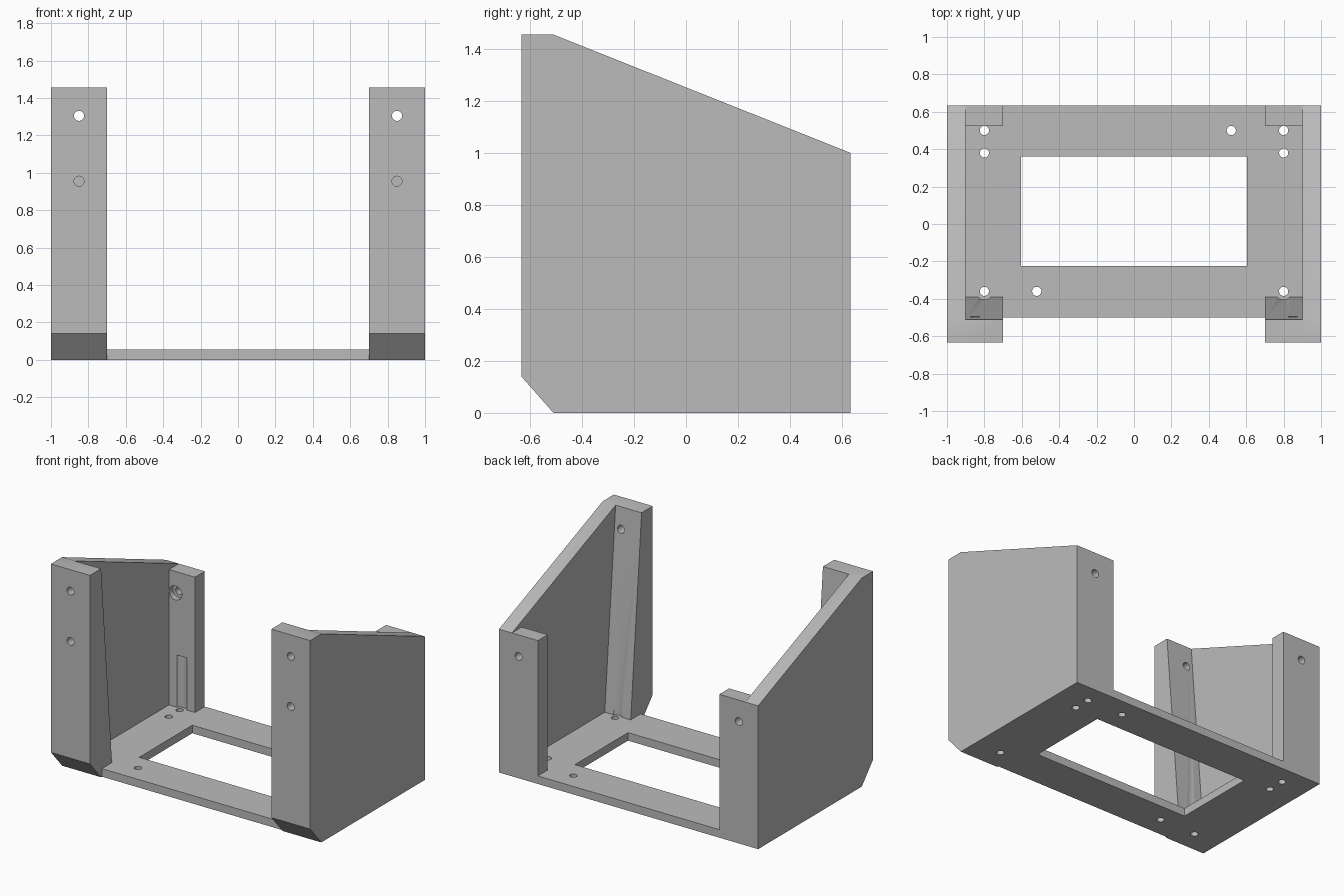
import bpy
import bmesh
import math
from mathutils import Matrix, Vector

cube = bpy.data.objects.get("Cube")
if cube:
    bpy.data.objects.remove(cube, do_unlink=True)

grey = bpy.data.materials.new("plain grey")
grey.use_nodes = True
grey.diffuse_color = (0.5, 0.5, 0.5, 1)
grey.node_tree.nodes["Principled BSDF"].inputs["Base Color"].default_value = (0.5, 0.5, 0.5, 1)

FRONT, BACK = -0.633, 0.633
FLOOR = 0.056
TOP, REAR_TOP = 1.455, 1.0


def make_object(name, bm):
    bmesh.ops.recalc_face_normals(bm, faces=bm.faces)
    mesh = bpy.data.meshes.new(name)
    bm.to_mesh(mesh)
    bm.free()
    mesh.materials.append(grey)
    obj = bpy.data.objects.new(name, mesh)
    bpy.context.collection.objects.link(obj)
    return obj


def prism(name, profile, x0, x1):
    """Extrude a (y, z) profile from x0 to x1."""
    bm = bmesh.new()
    face = bm.faces.new([bm.verts.new((x0, y, z)) for y, z in profile])
    new = bmesh.ops.extrude_face_region(bm, geom=[face])["geom"]
    verts = [v for v in new if isinstance(v, bmesh.types.BMVert)]
    bmesh.ops.translate(bm, verts=verts, vec=(x1 - x0, 0, 0))
    return make_object(name, bm)


def box(name, x0, x1, y0, y1, z0, z1):
    return prism(name, [(y0, z0), (y1, z0), (y1, z1), (y0, z1)], x0, x1)


def rod(start, end, radius):
    """Round cutter between two points."""
    a, b = Vector(start), Vector(end)
    turn = (b - a).to_track_quat('Z', 'Y').to_matrix().to_4x4()
    bm = bmesh.new()
    bmesh.ops.create_cone(bm, cap_ends=True, segments=32, radius1=radius, radius2=radius,
                          depth=(b - a).length,
                          matrix=Matrix.Translation((a + b) / 2) @ turn)
    return make_object("hole_cutter", bm)


def combine(target, tool, operation):
    tool.hide_render = True
    mod = target.modifiers.new("combine", 'BOOLEAN')
    mod.operation = operation
    mod.solver = 'EXACT'
    mod.object = tool
    bpy.context.view_layer.objects.active = target
    bpy.ops.object.modifier_apply(modifier=mod.name)
    bpy.data.objects.remove(tool, do_unlink=True)


# Base plate, the part everything is fused to
body = box("mounting_bracket", -1, 1, -0.5, BACK, 0, FLOOR)

# Side walls with tapered front posts and short rear posts
wall = [(FRONT, 0.14), (-0.51, 0), (BACK, 0), (BACK, REAR_TOP), (-0.51, TOP), (FRONT, TOP)]
front_post = [(FRONT, 0.14), (-0.51, 0), (-0.385, 0), (-0.51, TOP), (FRONT, TOP)]
for s in (-1, 1):
    combine(body, prism("side_wall", wall, s * 0.9, s), 'UNION')
    combine(body, prism("front_post", front_post, s * 0.7, s), 'UNION')
    combine(body, box("rear_post", s * 0.7, s, 0.525, BACK, 0, REAR_TOP), 'UNION')

# Window in the base
combine(body, box("window_cutter", -0.605, 0.605, -0.225, 0.36, -0.1, 0.2), 'DIFFERENCE')

# Screw holes in the posts and clearance grooves above the base screws
for s in (-1, 1):
    x, g = s * 0.85, s * 0.8
    holes = [
        rod((x, -0.8, 1.305), (x, -0.3, 1.305), 0.027),
        rod((x, -0.8, 0.955), (x, -0.54, 0.955), 0.027),
        rod((x, 0.4, 0.85), (x, 0.8, 0.85), 0.027),
        rod((x, 0.4, 0.85), (x, 0.565, 0.85), 0.049),
        rod((g, -0.36, FLOOR), (g, -0.36, 0.42), 0.045),
        rod((g, 0.5, FLOOR), (g, 0.5, 0.42), 0.045),
    ]
    for hole in holes:
        combine(body, hole, 'DIFFERENCE')

# Screw holes through the base
spots = [(s * 0.8, y) for s in (-1, 1) for y in (-0.36, 0.38, 0.5)]
for x, y in spots + [(0.52, 0.5), (-0.52, -0.36)]:
    combine(body, rod((x, y, -0.1), (x, y, 0.15), 0.0245), 'DIFFERENCE')

# Merge flat regions and keep edges crisp
bm = bmesh.new()
bm.from_mesh(body.data)
bmesh.ops.remove_doubles(bm, verts=bm.verts, dist=0.0001)
bmesh.ops.dissolve_limit(bm, angle_limit=math.radians(0.5), verts=bm.verts, edges=bm.edges)
bm.to_mesh(body.data)
bm.free()
bpy.ops.object.select_all(action='DESELECT')
body.select_set(True)
bpy.context.view_layer.objects.active = body
bpy.ops.object.shade_smooth_by_angle(angle=math.radians(30))
